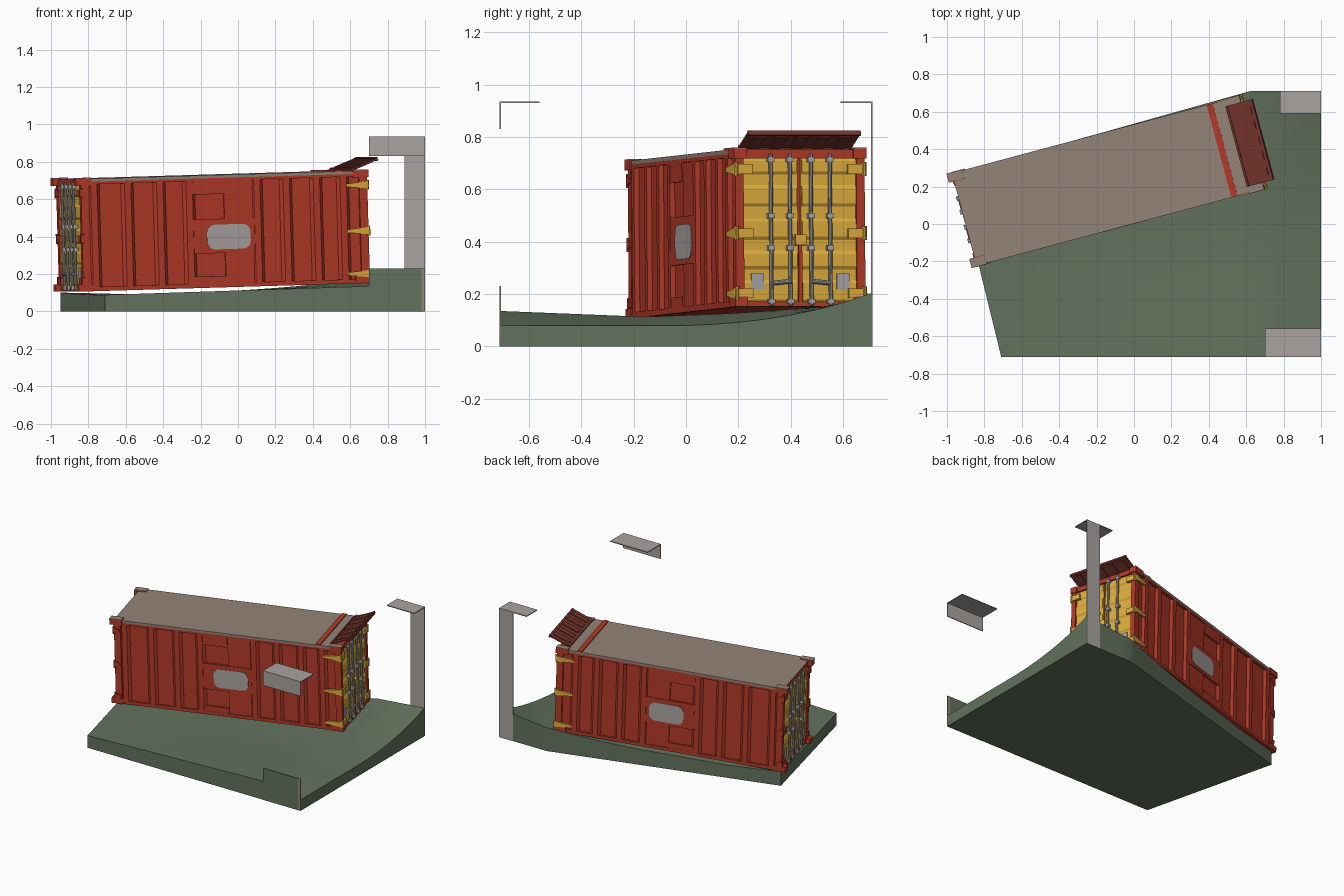
import bpy, bmesh, math
from mathutils import Matrix, Vector

if "Cube" in bpy.data.objects:
    bpy.data.objects.remove(bpy.data.objects["Cube"])


def material(name, rgb):
    m = bpy.data.materials.new(name)
    m.diffuse_color = (*rgb, 1)
    m.use_nodes = True
    m.node_tree.nodes["Principled BSDF"].inputs["Base Color"].default_value = m.diffuse_color
    return m


RED = material("container red", (0.45, 0.042, 0.021))
DARK = material("hatch dark red", (0.18, 0.036, 0.026))
YELLOW = material("door yellow", (0.72, 0.42, 0.045))
TAN = material("roof tan", (0.29, 0.227, 0.188))
STEEL = material("steel grey", (0.38, 0.38, 0.39))
PALE = material("bracket grey", (0.40, 0.37, 0.355))
GREEN = material("grass green", (0.125, 0.17, 0.11))

# container frame: length along local x, bottom centre at the origin
PLACE = (Matrix.Translation((-0.136, 0.231, 0.129)) @ Matrix.Rotation(math.radians(15), 4, 'Z')
         @ Matrix.Rotation(math.radians(-1.65), 4, 'Y') @ Matrix.Diagonal((0.986, 0.99, 1.02, 1)))
WORLD = Matrix.Identity(4)


def finish(bm, name, mat, matrix=PLACE, smooth=False):
    bmesh.ops.recalc_face_normals(bm, faces=bm.faces)
    bm.transform(matrix)
    me = bpy.data.meshes.new(name)
    bm.to_mesh(me)
    bm.free()
    me.materials.append(mat)
    ob = bpy.data.objects.new(name, me)
    bpy.context.collection.objects.link(ob)
    if smooth:
        bpy.ops.object.select_all(action='DESELECT')
        ob.select_set(True)
        bpy.context.view_layer.objects.active = ob
        bpy.ops.object.shade_smooth_by_angle(angle=math.radians(35))
    return ob


def box(bm, x0, x1, y0, y1, z0, z1):
    m = (Matrix.Translation(((x0 + x1) / 2, (y0 + y1) / 2, (z0 + z1) / 2))
         @ Matrix.Diagonal((abs(x1 - x0), abs(y1 - y0), abs(z1 - z0), 1)))
    bmesh.ops.create_cube(bm, size=1, matrix=m)


def rod(bm, a, b, r):
    a, b = Vector(a), Vector(b)
    m = Matrix.Translation((a + b) / 2) @ (b - a).to_track_quat('Z', 'Y').to_matrix().to_4x4()
    bmesh.ops.create_cone(bm, cap_ends=True, segments=10, radius1=r, radius2=r,
                          depth=(b - a).length, matrix=m)


def prism(bm, pts, offset):
    face = bm.faces.new([bm.verts.new(p) for p in pts])
    out = bmesh.ops.extrude_face_region(bm, geom=[face])['geom']
    bmesh.ops.translate(bm, verts=[v for v in out if isinstance(v, bmesh.types.BMVert)], vec=offset)


def boxes(name, mat, items, matrix=PLACE):
    bm = bmesh.new()
    for b in items:
        box(bm, *b)
    return finish(bm, name, mat, matrix)


# sloping ground slab
def ground(x, y):
    t = max(0, y / 0.71)
    z = 0.112 + 0.033 * x + 0.06 * t ** 3 * max(0, x)
    z -= 0.022 * max(0, 1 - abs(y + 0.15) / 0.55) * max(0, min(1, x + 0.7)) * max(0, min(1, (1 - x) / 0.3))
    z += 0.02 * max(0, -x - 0.6) / 0.35 * (y + 0.71) / 0.98
    return z - 0.065 * max(0, (x - 0.7) / 0.3) * (1 - t ** 1.4)


bm = bmesh.new()
outline = [(-0.71, -0.71), (1, -0.71), (1, 0.71), (0.62, 0.71), (-0.95, 0.27)]
prism(bm, [(x, y, 0) for x, y in outline], (0, 0, 1))
for i in range(-9, 10):
    for axis in ((1, 0, 0), (0, 1, 0)):
        bmesh.ops.bisect_plane(bm, geom=bm.verts[:] + bm.edges[:] + bm.faces[:],
                               plane_co=Vector(axis) * i * 0.1, plane_no=axis)
for v in bm.verts:
    if v.co.z > 0.5:
        v.co.z = ground(v.co.x, v.co.y)
finish(bm, "ground_slab", GREEN, WORLD, True)

# thin corner brackets around the slab
boxes("front_corner_bracket", PALE, [(0.7, 1, -0.71, -0.56, 0.93, 0.936),
                                     (0.7, 1, -0.712, -0.706, 0.83, 0.936)], WORLD)
boxes("back_corner_post", PALE, [(0.78, 1, 0.59, 0.712, 0.93, 0.936),
                                 (0.89, 1, 0.706, 0.712, 0, 0.936)], WORLD)
boxes("ground_corner_plate", GREEN, [(0.7, 0.98, -0.712, -0.706, 0, 0.23)], WORLD)
boxes("ground_corner_strip", TAN, [(0.98, 1, -0.712, -0.706, 0, 0.23)], WORLD)

# container body and frame; the left end sits a little deeper between its castings
END = {1: 0, -1: -0.022}
boxes("container_body", RED, [(-0.77, 0.79, -0.243, 0.243, 0.004, 0.576)])
frame, castings, caps = [], [], []
for s in (-1, 1):
    d = END[s]
    frame += [(-0.78, 0.8, s * 0.235, s * 0.258, 0, 0.022),
              (-0.78, 0.8, s * 0.235, s * 0.258, 0.56, 0.582),
              (s * (0.765 + d), s * (0.815 + d), -0.24, 0.24, 0.555, 0.588),
              (s * (0.765 + d), s * (0.815 + d), -0.24, 0.24, 0, 0.02)]
    for e in (-1, 1):
        d = END[e]
        frame.append((e * (0.77 + d), e * (0.815 + d), s * 0.225, s * 0.258, 0, 0.585))
        for z in (0, 0.555):
            castings.append((e * 0.735, e * 0.822, s * 0.213, s * 0.264, z, z + 0.037))
        caps.append((e * 0.735, e * 0.822, s * 0.216, s * 0.264, 0.592, 0.596))
boxes("container_frame", RED, frame)
boxes("corner_castings", RED, castings)
boxes("corner_caps", TAN, caps)

# side walls: tapered upright ribs, flush centre sheets, rounded window
for s, side in ((-1, "front"), (1, "back")):
    bm = bmesh.new()
    for u in (-0.72, -0.53, -0.35, -0.185, 0.195, 0.36, 0.53, 0.68):
        pts = [(u - 0.035, s * 0.243, 0.02), (u - 0.018, s * 0.258, 0.02),
               (u + 0.018, s * 0.258, 0.02), (u + 0.035, s * 0.243, 0.02)]
        prism(bm, pts, (0, 0, 0.545))
    finish(bm, side + "_wall_ribs", RED)
    y0, y1, y2 = s * 0.24, s * 0.257, s * 0.252
    boxes(side + "_centre_sheets", RED, [(-0.17, 0.18, y0, y1, 0.18, 0.36),
                                         (0.01, 0.18, y0, y2, 0.36, 0.565),
                                         (-0.17, 0.01, y0, y1, 0.49, 0.565),
                                         (0.01, 0.18, y0, y2, 0.02, 0.18),
                                         (-0.17, 0.01, y0, y1, 0.02, 0.06)])
    bm = bmesh.new()
    pts = []
    for cx, cz, a0 in ((0.11, 0.288, 0), (-0.05, 0.288, 90), (-0.05, 0.242, 180), (0.11, 0.242, 270)):
        for k in range(5):
            a = math.radians(a0 + k * 22.5)
            pts.append((cx + 0.042 * math.cos(a), s * 0.254, cz + 0.042 * math.sin(a)))
    prism(bm, pts, (0, s * 0.006, 0))
    finish(bm, side + "_window", PALE)

# double doors at both ends, with lock rods, handles, plates and hinges
for e, end in ((1, "right"), (-1, "left")):
    bm = bmesh.new()
    steel = bmesh.new()
    at = PLACE @ Matrix.Translation((e * END[e], 0, 0))
    for s in (-1, 1):
        box(bm, e * 0.785, e * 0.8, s * 0.006, s * 0.228, 0.015, 0.558)
        for z0, z1 in ((0.015, 0.1), (0.14, 0.21), (0.25, 0.33), (0.375, 0.455), (0.495, 0.558)):
            pts = [(e * 0.8, s * 0.01, z0), (e * 0.808, s * 0.01, z0 + 0.012),
                   (e * 0.808, s * 0.01, z1 - 0.012), (e * 0.8, s * 0.01, z1)]
            prism(bm, pts, (0, s * 0.215, 0))
        for y in (0.042, 0.118):
            rod(steel, (e * 0.82, s * y, 0.005), (e * 0.82, s * y, 0.572), 0.008)
            for z in (0.02, 0.22, 0.34, 0.55):
                box(steel, e * 0.804, e * 0.828, s * (y - 0.013), s * (y + 0.013), z - 0.009, z + 0.009)
        rod(steel, (e * 0.826, s * 0.04, 0.095), (e * 0.826, s * 0.115, 0.088), 0.009)
        box(steel, e * 0.805, e * 0.811, s * 0.145, s * 0.195, 0.065, 0.125)
    finish(bm, end + "_doors", YELLOW, at)
    finish(steel, end + "_lock_rods", STEEL, at, True)
    boxes(end + "_door_seam", RED, [(e * 0.79, e * 0.814, -0.007, 0.007, 0.015, 0.27)], at)
    boxes(end + "_door_latch", YELLOW, [(e * 0.8, e * 0.826, -0.022, 0.022, 0.23, 0.27)], at)

    hinge = bmesh.new()
    length = 0.12 if e > 0 else 0.04
    for s in (-1, 1):
        for z in (0.05, 0.275, 0.515):
            pts = [(e * (0.815 - length), s * 0.25, z - 0.008), (e * 0.815, s * 0.25, z - 0.02),
                   (e * 0.815, s * 0.25, z + 0.02), (e * (0.815 - length), s * 0.25, z + 0.008)]
            prism(hinge, pts, (0, s * 0.015, 0))
            box(hinge, e * 0.8, e * 0.822, s * 0.19, s * 0.262, z - 0.018, z + 0.018)
            rod(hinge, (e * 0.815, s * 0.255, z - 0.026), (e * 0.815, s * 0.255, z + 0.026), 0.01)
    finish(hinge, end + "_hinges", YELLOW if e > 0 else RED, at, True)

# roof sheet with a red cross strip and a raised end hatch
boxes("roof_sheet", TAN, [(-0.792, 0.765, -0.259, 0.259, 0.574, 0.59)])
boxes("roof_cross_strip", RED, [(0.638, 0.672, -0.258, 0.258, 0.586, 0.597)])
hatch = PLACE @ Matrix.Translation((0.738, 0, 0.592)) @ Matrix.Rotation(math.radians(-20), 4, 'Y')
panel = [(0, 0.16, -0.225, 0.225, 0, 0.008)]
panel += [(0.02, 0.14, y - 0.022, y + 0.022, -0.006, 0.013) for y in (-0.17, -0.085, 0, 0.085, 0.17)]
panel += [(x, x + 0.012, -0.225, 0.225, -0.006, 0.012) for x in (0, 0.148)]
boxes("roof_hatch", DARK, panel, hatch)
